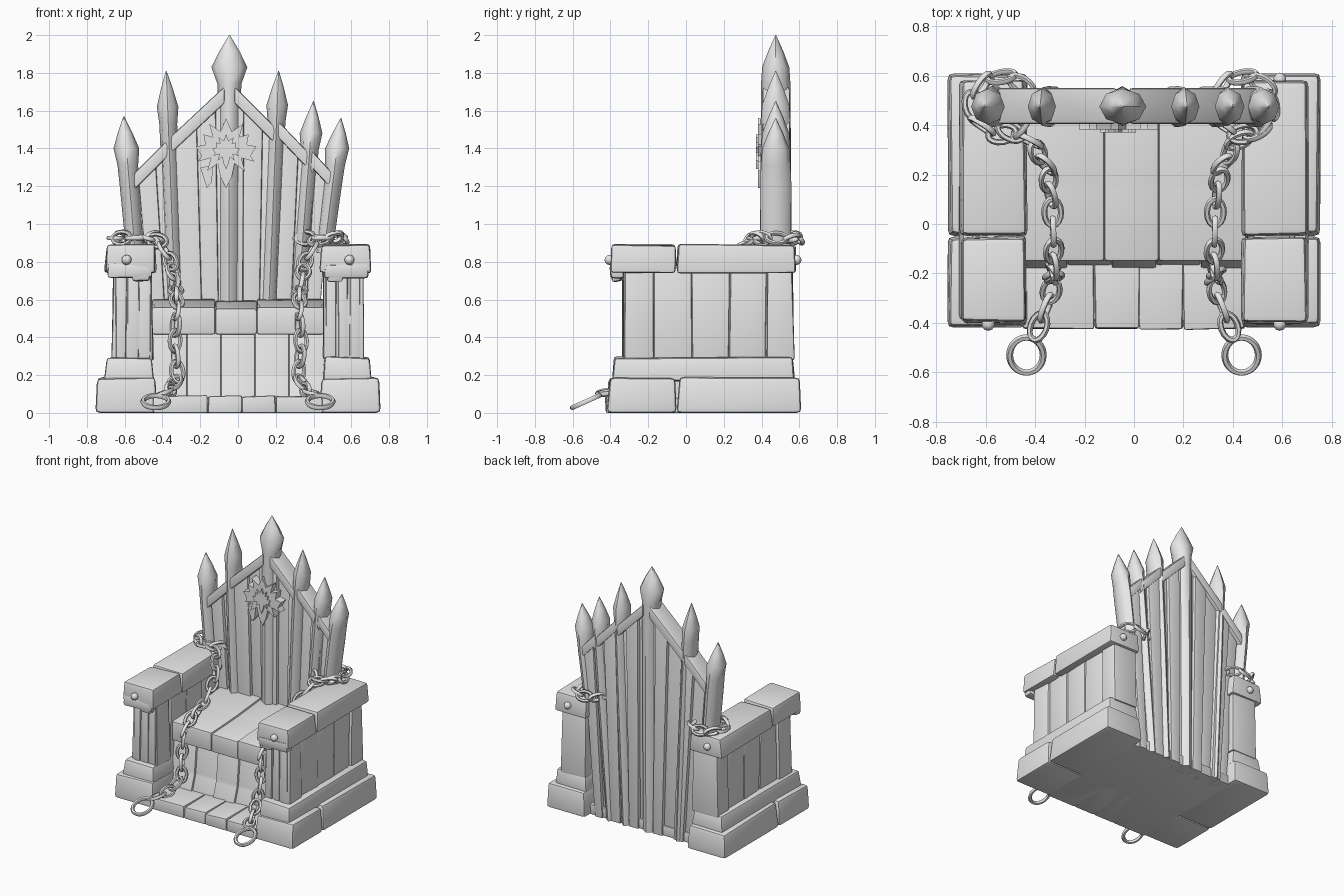
import bpy, bmesh, math, random
from mathutils import Vector, Matrix

random.seed(4)
if "Cube" in bpy.data.objects:
    bpy.data.objects.remove(bpy.data.objects["Cube"])

stone = bpy.data.materials.new("grey stone")
stone.use_nodes = True
stone.diffuse_color = (0.8, 0.8, 0.8, 1)
stone.node_tree.nodes["Principled BSDF"].inputs["Base Color"].default_value = (0.8, 0.8, 0.8, 1)


def finish(name, bm, angle=40):
    bmesh.ops.recalc_face_normals(bm, faces=bm.faces[:])
    mesh = bpy.data.meshes.new(name)
    bm.to_mesh(mesh)
    bm.free()
    mesh.materials.append(stone)
    ob = bpy.data.objects.new(name, mesh)
    bpy.context.collection.objects.link(ob)
    bpy.ops.object.select_all(action='DESELECT')
    ob.select_set(True)
    bpy.context.view_layer.objects.active = ob
    bpy.ops.object.shade_smooth_by_angle(angle=math.radians(angle))
    return ob


def loft(name, rings, bevel=0.0, angle=40):
    """Skin a stack of equal-length closed rings and cap both ends."""
    bm = bmesh.new()
    rows = [[bm.verts.new(p) for p in ring] for ring in rings]
    n = len(rows[0])
    for a, b in zip(rows, rows[1:]):
        for i in range(n):
            bm.faces.new((a[i], a[(i + 1) % n], b[(i + 1) % n], b[i]))
    bm.faces.new(rows[0])
    bm.faces.new(rows[-1])
    if bevel:
        bmesh.ops.bevel(bm, geom=bm.edges[:], offset=bevel, segments=2, profile=0.6, affect='EDGES')
    return finish(name, bm, angle)


def block(name, lo, hi, inset=0.0, bevel=0.015, wobble=0.006):
    """Worn stone block, narrower at the top by inset."""
    def ring(z, d):
        pts = [(lo[0] + d, lo[1] + d), (hi[0] - d, lo[1] + d), (hi[0] - d, hi[1] - d), (lo[0] + d, hi[1] - d)]
        w = wobble if z > 0.01 else 0
        return [(x + random.uniform(-w, w), y + random.uniform(-w, w), z + random.uniform(-w, w))
                for x, y in pts]
    return loft(name, [ring(lo[2], 0), ring(hi[2], inset)], bevel)


def side_block(name, s, x0, x1, y0, y1, z0, z1, **kw):
    a, b = sorted((s * x0, s * x1))
    return block(name, (a, y0, z0), (b, y1, z1), **kw)


def plate(name, pts, y0, y1, bevel=0.0):
    """Extrude an x-z outline through depth y."""
    return loft(name, [[(x, y, z) for x, z in pts] for y in (y0, y1)], bevel, 30)


# Arms and their stepped plinths
SPLIT = -0.05
for s, side in ((-1, "right"), (1, "left")):
    for part, y0, y1 in (("front", -0.42, SPLIT), ("back", SPLIT, 0.61)):
        side_block(f"{side}_plinth_{part}", s, 0.43, 0.755, y0, y1, 0, 0.185, inset=0.012, bevel=0.025)
    side_block(f"{side}_plinth_step", s, 0.445, 0.705, -0.39, 0.575, 0.17, 0.295, inset=0.012, bevel=0.02)
    side_block(f"{side}_arm_core", s, 0.475, 0.63, -0.29, 0.54, 0.28, 0.78)
    for part, y0, y1 in (("front", -0.325, -0.17), ("back", 0.43, 0.57)):
        side_block(f"{side}_arm_post_{part}", s, 0.45, 0.665, y0, y1, 0.28, 0.78, inset=0.006)
    for i in range(3):
        y = -0.165 + i * 0.198
        side_block(f"{side}_arm_plank_{i}", s, 0.46, 0.652, y, y + 0.194, 0.28, 0.77, bevel=0.012)
    for i in range(3):
        x = 0.465 + i * 0.063
        side_block(f"{side}_post_flute_{i}", s, x, x + 0.058, -0.335, -0.28, 0.28, 0.77, bevel=0.012)
    for part, y0, y1 in (("front", -0.40, SPLIT), ("back", SPLIT, 0.585)):
        side_block(f"{side}_armrest_{part}", s, 0.435, 0.705, y0, y1, 0.74, 0.89, inset=0.008, bevel=0.022)
    side_block(f"{side}_armrest_lip", s, 0.455, 0.69, -0.4, -0.33, 0.715, 0.79, bevel=0.02)
    side_block(f"{side}_armrest_drip", s, 0.47, 0.56, -0.395, -0.34, 0.695, 0.77, bevel=0.018)
    for part, y in (("front", -0.405), ("back", 0.585)):
        bm = bmesh.new()
        bmesh.ops.create_icosphere(bm, subdivisions=2, radius=0.027,
                                   matrix=Matrix.Translation((s * 0.59, y, 0.81)))
        finish(f"{side}_{part}_stud", bm)

# Floor step, apron and seat
block("base_slab", (-0.46, -0.39, 0), (0.46, 0.53, 0.075), bevel=0.01)
for i, (a, b) in enumerate(((-0.45, -0.16), (-0.16, 0.02), (0.02, 0.2), (0.2, 0.45))):
    block(f"floor_stone_{i}", (a, -0.425, 0), (b, -0.05, 0.09), bevel=0.012)
cuts = (-0.46, -0.27, -0.09, 0.09, 0.27, 0.46)
for i, (a, b) in enumerate(zip(cuts, cuts[1:])):
    d = 0.012 * (i % 2)
    loft(f"apron_plank_{i}", [
        [(a, f + d, z), (b, f + d, z), (b, 0.3, z), (a, 0.3, z)]
        for z, f in ((0.05, -0.19), (0.2, -0.14), (0.45, -0.115))], 0.01)
for i, (a, b) in enumerate(((-0.455, -0.12), (-0.12, 0.1), (0.1, 0.455))):
    dip = 0.008 * (i == 1)
    loft(f"seat_stone_{i}", [
        [(a, y, z0), (b, y, z0), (b, y, z1 - dip), (a, y, z1 - dip)]
        for y, z0, z1 in ((-0.15, 0.415, 0.56), (0.15, 0.415, 0.575), (0.47, 0.415, 0.605))], 0.014)

# Fanned planks of the back, reaching the ground
tops = ((-0.53, 1.28), (-0.44, 1.38), (-0.34, 1.45), (-0.22, 1.55), (-0.12, 1.65), (0.03, 1.65),
        (0.13, 1.54), (0.22, 1.49), (0.32, 1.41), (0.41, 1.36), (0.49, 1.25))
for i, ((xa, za), (xb, zb)) in enumerate(zip(tops, tops[1:])):
    d = 0.022 * (i % 2)
    plate(f"back_plank_{i}", [(xa * 0.8, 0), (xb * 0.8, 0), (xb, zb), (xa, za)], 0.425 + d, 0.52 + d, 0.008)

# Sloping rails between the spikes
rails = (((-0.55, 1.27), (-0.36, 1.46)), ((-0.37, 1.45), (-0.07, 1.73)), ((-0.02, 1.73), (0.21, 1.50)),
         ((0.2, 1.56), (0.4, 1.35)), ((0.38, 1.40), (0.5, 1.27)))
for i, ((xa, za), (xb, zb)) in enumerate(rails):
    plate(f"top_rail_{i}", [(xa, za - 0.09), (xb, zb - 0.09), (xb, zb), (xa, za)], 0.405, 0.55, 0.015)


# Spiked posts: base x, base z, tip x, tip z, post half width, shoulder half width, head height
def spike(name, bx, bz, tx, tz, w, head, h):
    def ring(z, wx, wy):
        cx = bx + (tx - bx) * (z - bz) / (tz - bz)
        return [(cx + wx * math.cos(k * math.pi / 4), 0.475 + wy * math.sin(k * math.pi / 4), z)
                for k in range(8)]
    mid = (bz + tz) / 2
    loft(name, [ring(bz, w * 0.9, 0.08), ring(mid, w, 0.083), ring(tz - h - 0.09, w * 1.05, 0.078),
                ring(tz - h, head, 0.072), ring(tz - h * 0.5, head * 0.56, 0.04), ring(tz, 0.002, 0.002)], 0, 50)


for i, dims in enumerate(((-0.545, 0.85, -0.605, 1.57, 0.052, 0.068, 0.17),
                          (-0.31, 0, -0.38, 1.81, 0.045, 0.057, 0.19),
                          (-0.05, 0, -0.045, 2.0, 0.06, 0.095, 0.17),
                          (0.14, 0, 0.215, 1.81, 0.045, 0.057, 0.18),
                          (0.27, 0, 0.40, 1.65, 0.045, 0.06, 0.17),
                          (0.455, 0.85, 0.545, 1.56, 0.05, 0.064, 0.16))):
    spike(f"spike_{i}", *dims)

# Ragged ornament on the back
half = ((0, 0.17), (0.03, 0.1), (0.09, 0.14), (0.07, 0.07), (0.12, 0.085), (0.11, 0.03), (0.16, 0.02),
        (0.13, -0.03), (0.15, -0.06), (0.08, -0.04), (0.1, -0.11), (0.045, -0.07), (0.03, -0.14), (0, -0.2))
outline = list(half) + [(-x, z) for x, z in reversed(half[1:-1])]
plate("ornament", [(x - 0.063, z + 1.39) for x, z in outline], 0.382, 0.44)
plate("ornament_boss", [(x * 0.45 - 0.063, z * 0.5 + 1.39) for x, z in outline], 0.37, 0.4)
plate("ornament_shard", [(-0.2, 1.3), (-0.13, 1.31), (-0.14, 1.22), (-0.165, 1.19)], 0.4, 0.44)


# Chains
def add_link(bm, centre, along, across, length, width, wire, seg=16, sides=6):
    along = along.normalized()
    across = (across - along * across.dot(along)).normalized()
    normal = along.cross(across)
    rows = []
    for i in range(seg):
        t = 2 * math.pi * i / seg
        core = centre + along * (length * math.cos(t)) + across * (width * math.sin(t))
        out = (along * math.cos(t) + across * math.sin(t)).normalized()
        rows.append([bm.verts.new(core + out * (wire * math.cos(q)) + normal * (wire * math.sin(q)))
                     for q in (2 * math.pi * j / sides for j in range(sides))])
    for i in range(seg):
        a, b = rows[i], rows[(i + 1) % seg]
        for j in range(sides):
            k = (j + 1) % sides
            bm.faces.new((a[j], a[k], b[k], b[j]))


def chain(bm, pts, step=0.083):
    """Lay links at even steps along a polyline, each a quarter turn from the last."""
    pts = [Vector(p) for p in pts]
    left, count = 0.0, 0
    for a, b in zip(pts, pts[1:]):
        t = (b - a).normalized()
        side = t.cross(Vector((0.3, 0.5, 0.8))).normalized()
        while left < (b - a).length:
            turn = Matrix.Rotation(math.radians(25 + 90 * (count % 2)), 3, t)
            add_link(bm, a + t * left, t, turn @ side, 0.057, 0.034, 0.0125)
            left += step
            count += 1
        left -= (b - a).length


path = ((0.5, 0.375, 0.925), (0.42, 0.335, 0.91), (0.355, 0.24, 0.8), (0.33, 0.08, 0.66),
        (0.325, -0.1, 0.6), (0.325, -0.185, 0.53), (0.335, -0.2, 0.35), (0.32, -0.22, 0.2),
        (0.35, -0.32, 0.125), (0.395, -0.44, 0.105))
for s, side, cx, cy in ((-1, "right", -0.535, 0.48), (1, "left", 0.44, 0.48)):
    bm = bmesh.new()
    chain(bm, [(s * x, y, z) for x, y, z in path])
    chain(bm, [(cx + 0.115 * math.cos(k * math.pi / 8), cy + 0.115 * math.sin(k * math.pi / 8), 0.925)
               for k in range(17)], 0.09)
    add_link(bm, Vector((s * 0.435, -0.53, 0.06)), Vector((0, -1, -0.45)), Vector((1, 0, 0)),
             0.078, 0.068, 0.014, 24)
    finish(f"{side}_chain", bm, 60)
